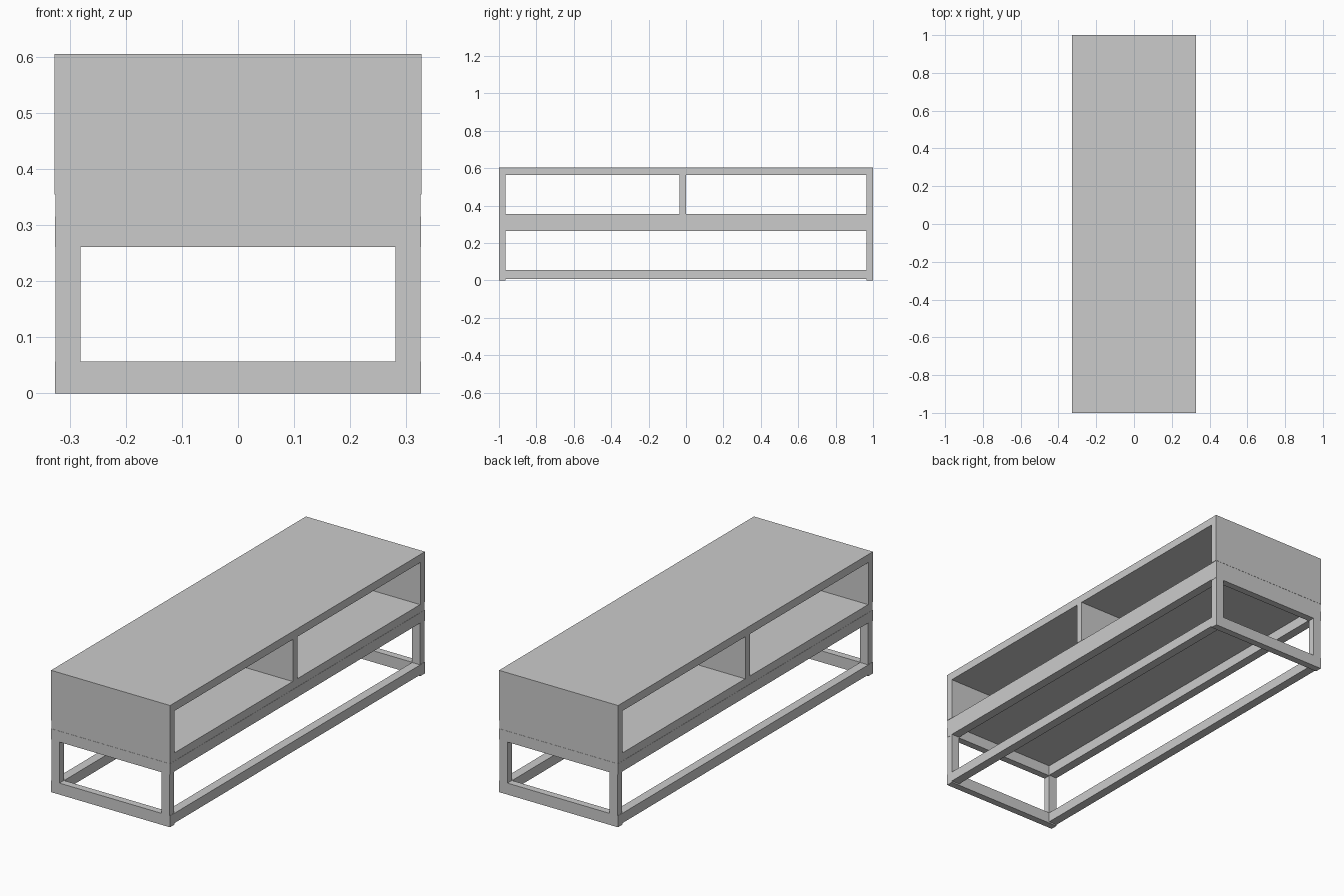
import bpy
import bmesh
from mathutils import Matrix, Vector

if "Cube" in bpy.data.objects:
    bpy.data.objects.remove(bpy.data.objects["Cube"])


def box(name, x, y, z):
    """Box from (min, max) ranges on each axis."""
    lo, hi = (Vector(p) for p in zip(x, y, z))
    bm = bmesh.new()
    bmesh.ops.create_cube(bm, size=1, matrix=Matrix.Diagonal((*(hi - lo), 1)))
    me = bpy.data.meshes.new(name)
    bm.to_mesh(me)
    bm.free()
    ob = bpy.data.objects.new(name, me)
    ob.location = (lo + hi) / 2
    bpy.context.collection.objects.link(ob)
    return ob


def side(s, a, b):
    """Range a..b mirrored to the side s."""
    return (a, b) if s > 0 else (-b, -a)


W = 0.327      # half depth of the cabinet
IN = 0.965     # inner face of the end panels
RAIL = 0.281   # inner face of the frame rails

# Cabinet: top, shelf and centre divider
box("top_panel", (-W, W), (-1, 1), (0.565, 0.605))
box("bottom_shelf", (-0.325, 0.325), (-0.999, 0.999), (0.315, 0.355))
box("centre_divider", (-W, W), (-0.035, 0), (0.355, 0.565))

for s, tag in ((-1, "front"), (1, "back")):
    ends = side(s, IN, 1)
    # Cabinet end panel
    box(f"end_panel_{tag}", (-W, W), ends, (0.355, 0.565))
    # End frame: upper rail, lower rail and two legs
    box(f"upper_end_rail_{tag}", (-0.326, 0.326), ends, (0.261, 0.315))
    box(f"lower_end_rail_{tag}", (-0.326, 0.326), ends, (0, 0.057))
    for t, edge in ((-1, "left"), (1, "right")):
        box(f"leg_{tag}_{edge}", side(t, RAIL, 0.325), ends, (0.057, 0.261))

# Long frame rails joining the ends
for s, tag in ((-1, "left"), (1, "right")):
    box(f"upper_long_rail_{tag}", side(s, RAIL, 0.326), (-IN, IN), (0.264, 0.315))
    box(f"lower_long_rail_{tag}", side(s, RAIL, 0.326), (-IN, IN), (0.007, 0.056))
